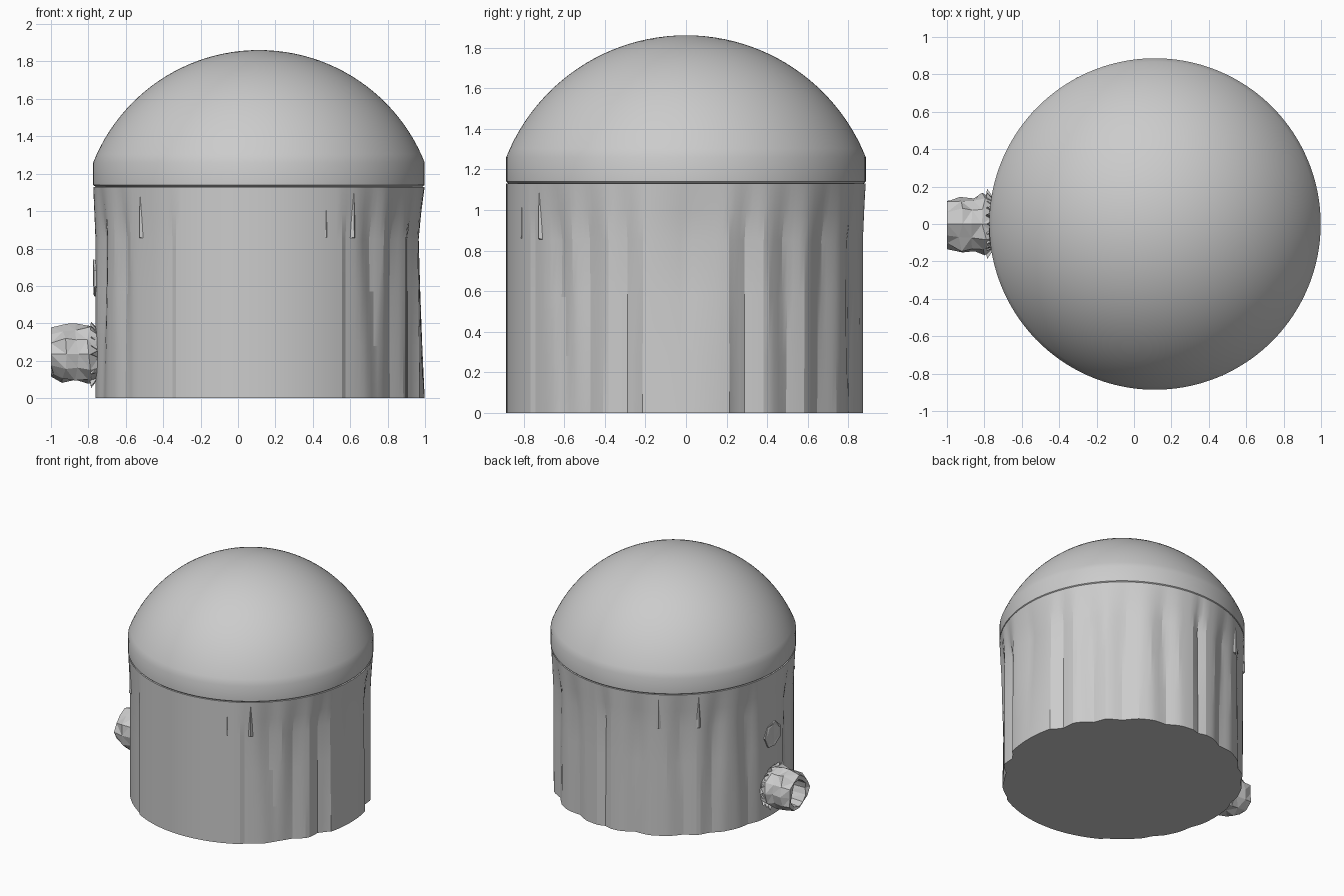
import bpy, bmesh, math, random
from mathutils import Vector

old = bpy.data.objects.get("Cube")
if old:
    bpy.data.objects.remove(old, do_unlink=True)

random.seed(4)
CX, R = 0.112, 0.886
SEG = 180

grey = bpy.data.materials.new("plain_grey")
grey.use_nodes = True
grey.diffuse_color = (0.6, 0.6, 0.6, 1)
grey.node_tree.nodes["Principled BSDF"].inputs["Base Color"].default_value = grey.diffuse_color


def finish(name, bm, smooth_angle=None):
    bmesh.ops.recalc_face_normals(bm, faces=bm.faces)
    mesh = bpy.data.meshes.new(name)
    bm.to_mesh(mesh)
    bm.free()
    mesh.materials.append(grey)
    ob = bpy.data.objects.new(name, mesh)
    bpy.context.collection.objects.link(ob)
    if smooth_angle:
        bpy.ops.object.select_all(action='DESELECT')
        ob.select_set(True)
        bpy.context.view_layer.objects.active = ob
        bpy.ops.object.shade_smooth_by_angle(angle=math.radians(smooth_angle))
    return ob


def loft(bm, rings, closed=False):
    """Join rings of equal point count with quads."""
    loops = [[bm.verts.new(p) for p in ring] for ring in rings]
    pairs = list(zip(loops, loops[1:]))
    if closed:
        pairs.append((loops[-1], loops[0]))
    for a, b in pairs:
        n = len(a)
        for i in range(n):
            j = (i + 1) % n
            bm.faces.new((a[i], a[j], b[j], b[i]))
    return loops


# Dome: spherical cap above a short straight rim
bm = bmesh.new()
profile = [(R - 0.012, 1.13), (R, 1.14), (R, 1.26)]
SPHERE, CENTRE = 0.954, 0.907
start = math.acos(R / SPHERE)
for k in range(1, 24):
    a = start + (math.pi / 2 - start) * k / 24
    profile.append((SPHERE * math.cos(a), CENTRE + SPHERE * math.sin(a)))
loops = loft(bm, [[(CX + r * math.cos(t), r * math.sin(t), z)
                   for t in (math.tau * i / SEG for i in range(SEG))]
                  for r, z in profile])
top = bm.verts.new((CX, 0, CENTRE + SPHERE))
for i in range(SEG):
    bm.faces.new((loops[-1][i], loops[-1][(i + 1) % SEG], top))
finish("dome", bm, 40)

# Draped wall: folds as (angle at top, angle at foot, half width, depth at foot)
FOLDS = [(-48, -42, 6, 0.02), (-33, -35, 7, 0.035), (-20, -20, 6, 0.03),
         (0, 0, 13, 0.0), (20, 20, 6, 0.03), (34, 36, 7, 0.035),
         (52, 50, 8, 0.03), (70, 72, 7, 0.03), (90, 90, 4, 0.02),
         (108, 106, 7, 0.03), (128, 130, 7, 0.025), (146, 143, 6, 0.02),
         (162, 164, 6, 0.015), (197, 195, 6, 0.015), (213, 215, 5, 0.015)]


def wall_radius(deg, z):
    low = max(0.0, (0.85 - z) / 0.85)
    drape = min(1.0, (1.13 - z) / 0.28)
    r = R - 0.012 * drape * (1 if -60 < deg < 240 else 0)
    for a_top, a_foot, width, foot in FOLDS:
        a = a_top + (a_foot - a_top) * (1.13 - z) / 1.13
        pull = max(0.0, 1 - abs(deg - a) / width)
        r -= pull * drape * (0.03 * (1 - low) + foot * low)
    if abs(deg) < 15:
        r += 0.012 * low
    return r


bm = bmesh.new()
rings = []
for z in (0, 0.28, 0.57, 0.85, 0.99, 1.13):
    ring = []
    for i in range(SEG):
        deg = 360 * i / SEG
        if deg > 270:
            deg -= 360
        t = math.radians(deg)
        r = wall_radius(deg, z)
        ring.append((CX + r * math.cos(t), r * math.sin(t), z))
    rings.append(ring)
loops = loft(bm, rings)
bm.faces.new(loops[0])
bm.faces.new(loops[-1])
finish("draped_wall", bm, 14)


# Pleats: thin wedge notches with a small ledge at the foot
def pleat(name, deg, half):
    bm = bmesh.new()

    def at(d, r, z):
        t = math.radians(d)
        return bm.verts.new((CX + r * math.cos(t), r * math.sin(t), z))
    a, b = at(deg - half, R - 0.03, 1.13), at(deg + half, R - 0.03, 1.13)
    c, d = at(deg - half, R - 0.03, 0.85), at(deg + half, R - 0.03, 0.85)
    e, f = at(deg, R + 0.003, 0.86), at(deg, R - 0.002, 1.13)
    for face in ((a, c, e, f), (b, f, e, d), (c, d, e), (a, f, b), (a, b, d, c)):
        bm.faces.new(face)
    finish(name, bm)


for n, (deg, half) in enumerate([(-66, 3), (-55, 2.5), (118, 3), (137, 2.5), (224, 2)]):
    pleat(f"pleat_{n + 1}", deg, half)


# Spout: rough faceted tube with an open mouth, pointing to -x
def tube(name, sections, sides, jitter, z0):
    bm = bmesh.new()
    rings = []
    for x, r in sections:
        ring = []
        for i in range(sides):
            t = math.tau * i / sides
            q = r * (1 + random.uniform(-jitter, jitter))
            ring.append((max(-1.0, x + random.uniform(-jitter, jitter) * 0.15),
                         q * math.cos(t), z0 + q * math.sin(t)))
        rings.append(ring)
    loops = loft(bm, rings)
    bm.faces.new(loops[0])
    bm.faces.new(loops[-1])
    bmesh.ops.triangulate(bm, faces=bm.faces)
    return finish(name, bm)


tube("spout", [(-0.72, 0.13), (-0.80, 0.155), (-0.86, 0.15), (-0.93, 0.155),
               (-1.0, 0.13), (-0.995, 0.10), (-0.86, 0.09)], 12, 0.1, 0.235)

# Ragged collar where the spout meets the wall
bm = bmesh.new()
for i in range(20):
    t = math.tau * i / 20
    out = Vector((0, math.cos(t), math.sin(t)))
    side = Vector((0, -math.sin(t), math.cos(t))) * 0.02
    base = Vector((-0.745, 0, 0.235)) + out * 0.13
    tip = base + out * random.uniform(0.02, 0.06) + Vector((-0.04, 0, 0))
    quad = [bm.verts.new(p) for p in (base - side, base + side,
                                      base + Vector((-0.05, 0, 0)), tip)]
    for f in ((0, 1, 3), (1, 2, 3), (2, 0, 3), (0, 2, 1)):
        bm.faces.new([quad[k] for k in f])
finish("spout_collar", bm)

# Small raised boss above the spout
tube("wall_boss", [(-0.74, 0.10), (-0.768, 0.10), (-0.77, 0.075)], 7, 0.05, 0.64)
